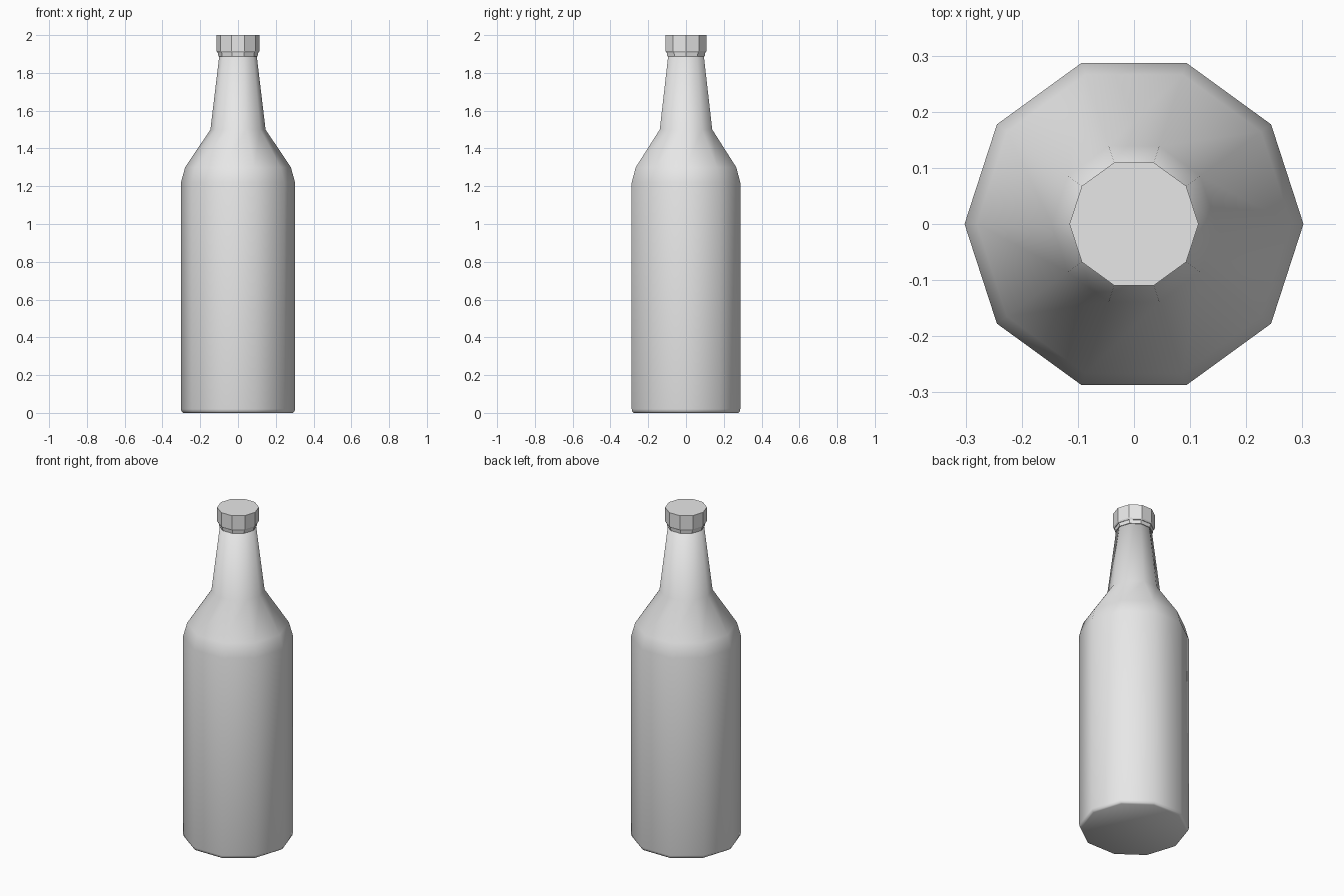
import bpy
import bmesh
from math import cos, sin, tau

SIDES = 10

cube = bpy.data.objects.get("Cube")
if cube:
    bpy.data.objects.remove(cube, do_unlink=True)

grey = bpy.data.materials.new("plain grey")
grey.use_nodes = True
colour = (0.8, 0.8, 0.8, 1)
grey.diffuse_color = colour
grey.node_tree.nodes["Principled BSDF"].inputs["Base Color"].default_value = colour


def lathe(name, profile, smooth):
    """Revolve (radius, height) pairs into a closed ten-sided solid."""
    bm = bmesh.new()
    rings = [[bm.verts.new((r * cos(tau * i / SIDES), r * sin(tau * i / SIDES), z))
              for i in range(SIDES)] for r, z in profile]
    for low, high in zip(rings, rings[1:]):
        for i in range(SIDES):
            j = (i + 1) % SIDES
            bm.faces.new((low[i], low[j], high[j], high[i]))
    bm.faces.new(reversed(rings[0]))
    bm.faces.new(rings[-1])
    for face in bm.faces:
        face.smooth = smooth
    mesh = bpy.data.meshes.new(name)
    bm.to_mesh(mesh)
    bm.free()
    mesh.materials.append(grey)
    obj = bpy.data.objects.new(name, mesh)
    bpy.context.collection.objects.link(obj)
    return obj


# Smooth glass: bevelled foot, straight wall, shoulder and tapering neck
lathe("bottle_body", [(0.29, 0), (0.299, 0.007), (0.302, 0.02), (0.302, 1.22),
                      (0.28, 1.3), (0.146, 1.5), (0.098, 1.9)], True)

# Narrow collar under the cap
lathe("cap_collar", [(0.104, 1.887), (0.107, 1.91)], False)

# Faceted cap
lathe("bottle_cap", [(0.11, 1.908), (0.115, 1.916), (0.115, 2.0)], False)
